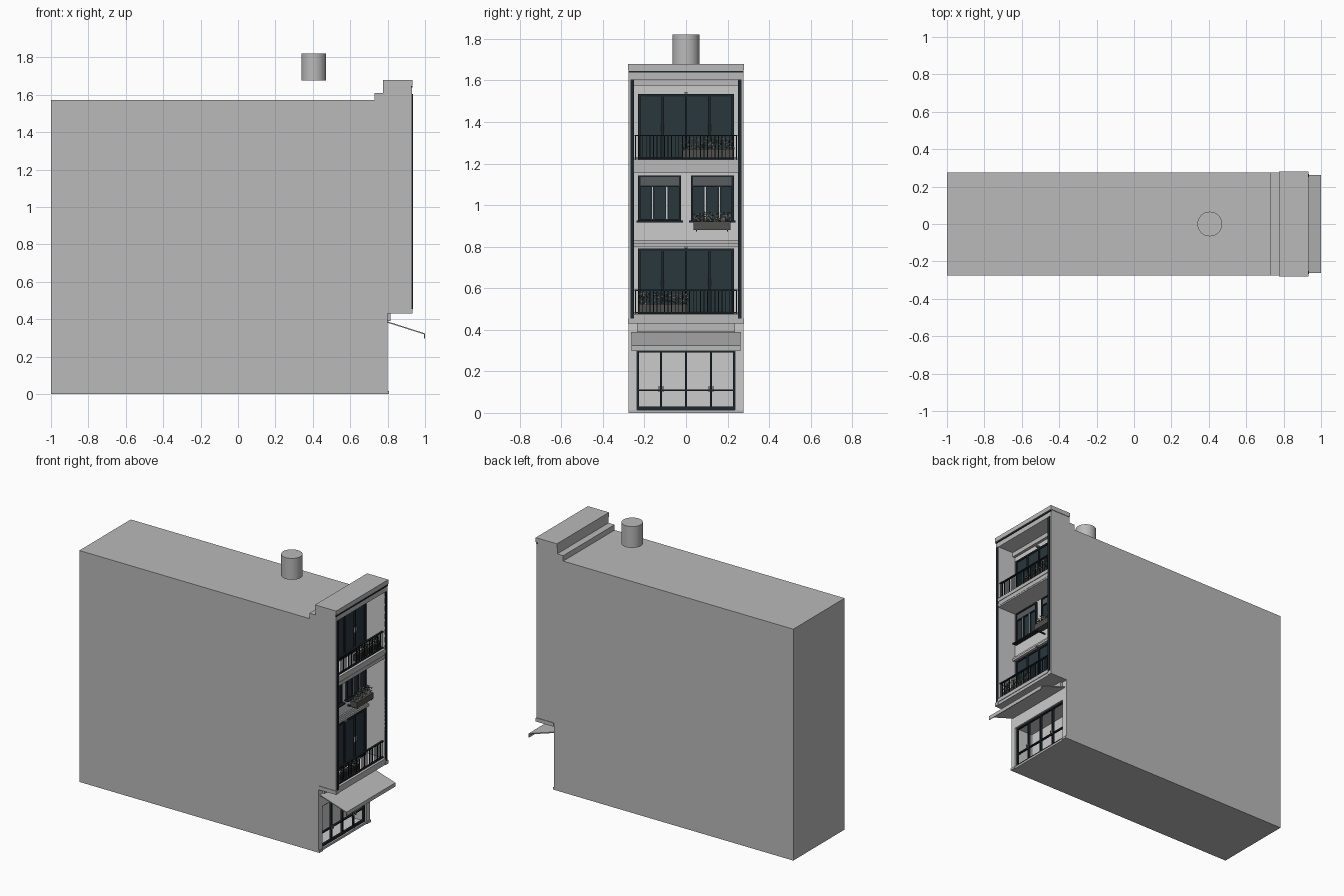
import bpy, bmesh, random
from mathutils import Matrix, Vector

random.seed(4)
if "Cube" in bpy.data.objects:
    bpy.data.objects.remove(bpy.data.objects["Cube"])


def material(name, r, g, b):
    m = bpy.data.materials.new(name)
    m.use_nodes = True
    m.diffuse_color = (r, g, b, 1)
    m.node_tree.nodes["Principled BSDF"].inputs["Base Color"].default_value = (r, g, b, 1)
    return m


WALL = material("grey plaster", .49, .49, .49)
INNER = material("pale plaster", .6, .6, .6)
FRAME = material("dark slate metal", .012, .02, .025)
GLASS = material("dark glass", .022, .038, .045)
BLIND = material("blind grey", .1, .11, .11)
METAL = material("handle metal", .25, .25, .25)
PLANTER = material("planter grey", .08, .08, .075)
LEAF = material("leaf green", .07, .09, .05)
PETAL = material("petal white", .65, .6, .58)


def finish(name, bm, *mats):
    bmesh.ops.recalc_face_normals(bm, faces=bm.faces)
    mesh = bpy.data.meshes.new(name)
    bm.to_mesh(mesh)
    bm.free()
    ob = bpy.data.objects.new(name, mesh)
    for m in mats:
        mesh.materials.append(m)
    bpy.context.collection.objects.link(ob)
    return ob


def boxes(name, mat, *spans):
    """Each span is (x0, x1, y0, y1, z0, z1)."""
    bm = bmesh.new()
    for x0, x1, y0, y1, z0, z1 in spans:
        at = Matrix.Translation(((x0 + x1) / 2, (y0 + y1) / 2, (z0 + z1) / 2))
        size = Matrix.Diagonal((x1 - x0, y1 - y0, z1 - z0, 1))
        bmesh.ops.create_cube(bm, size=1, matrix=at @ size)
    return finish(name, bm, mat)


def extrude_xz(name, mat, points, half):
    """Side profile swept across the width."""
    bm = bmesh.new()
    face = bm.faces.new([bm.verts.new((x, -half, z)) for x, z in points])
    new = bmesh.ops.extrude_face_region(bm, geom=[face])["geom"]
    verts = [v for v in new if isinstance(v, bmesh.types.BMVert)]
    bmesh.ops.translate(bm, verts=verts, vec=(0, 2 * half, 0))
    return finish(name, bm, mat)


# Building shell with overhanging upper storeys
shell = extrude_xz("building_shell", WALL, [
    (-1, 0), (.8, 0), (.8, .43), (.93, .43), (.93, 1.68), (.775, 1.68),
    (.775, 1.61), (.73, 1.61), (.73, 1.573), (-1, 1.573)], .276)
shell.data.materials.append(INNER)

# Recesses: lower loggia, upper loggia, shop room
BACK = .79
cuts = [(BACK, 1, -.25, .25, .475, 1.155), (BACK, 1, -.25, .25, 1.22, 1.605),
        (.66, 1, -.237, .237, .015, .3)]
for i, span in enumerate(cuts):
    cutter = boxes("recess_cutter_%d" % i, INNER, span)
    cutter.hide_render = True
    cutter.hide_set(True)
    mod = shell.modifiers.new("recess", "BOOLEAN")
    mod.operation = "DIFFERENCE"
    mod.solver = "EXACT"
    mod.object = cutter
bpy.context.view_layer.objects.active = shell
shell.select_set(True)
for mod in list(shell.modifiers):
    bpy.ops.object.modifier_apply(modifier=mod.name)
for ob in [o for o in bpy.data.objects if o.name.startswith("recess_cutter")]:
    bpy.data.objects.remove(ob)
for p in shell.data.polygons:
    c = p.center
    lined = any(a - .001 <= c.x < .925 and b - .001 <= c.y <= d + .001 and e - .001 <= c.z <= f + .001
                for a, _, b, d, e, f in cuts)
    p.material_index = 1 if lined and c.x > .65 else 0

# Front trim: dark strips, parapet line, base blocks, mouldings
boxes("corner_strips", FRAME, *[(.928, .935, min(s * .25, s * .267), max(s * .25, s * .267), .455, 1.605)
                                for s in (-1, 1)])
boxes("parapet_line", FRAME, (.925, .934, -.277, .277, 1.638, 1.646))
boxes("parapet_cap", WALL, (.775, .934, -.28, .28, 1.65, 1.68))
boxes("corner_base_blocks", WALL, *[(.8, .934, min(s * .25, s * .28), max(s * .25, s * .28), .43, .455)
                                    for s in (-1, 1)])
boxes("slab_mouldings", WALL,
      (.92, .934, -.25, .25, 1.195, 1.22), (.92, .932, -.25, .25, 1.165, 1.18),
      (.92, .934, -.25, .25, .45, .475), (BACK, .81, -.25, .25, .8, .815),
      (BACK, .8, -.25, .25, .815, .833), (BACK, .81, -.25, .25, 1.575, 1.605))
boxes("shop_fascia", WALL, (.79, .815, -.235, .235, .39, .43))
boxes("shop_plinths", WALL, *[(.79, .806, min(s * .237, s * .276), max(s * .237, s * .276), 0, .015)
                              for s in (-1, 1)])


def balcony_doors(level, z0, z1):
    w = .23
    boxes(level + "_door_glass", GLASS, (BACK, BACK + .006, -w, w, z0, z1))
    spans = [(BACK, BACK + .014, y - .006, y + .006, z0, z1) for y in (-.224, -.112, 0, .112, .224)]
    spans += [(BACK, BACK + .013, -w, w, z, z + .012) for z in (z0, z1 - .012)]
    boxes(level + "_door_frame", FRAME, *spans)
    boxes(level + "_door_handles", METAL,
          *[(BACK + .014, BACK + .022, y - .002, y + .002, z0 + .135, z0 + .17)
            for y in (-.122, -.102, .102, .122)])
    boxes(level + "_lamp", METAL, (BACK, BACK + .03, -.008, .008, z1 + .002, z1 + .01))


def railing(level, z0, z1):
    spans = [(.908, .922, -.248, .248, z, z + .006) for z in (z0 + .004, z1 - .006)]
    n = 28
    for i in range(n + 1):
        y = -.243 + .486 * i / n
        spans.append((.913, .917, y - .002, y + .002, z0, z1))
    boxes(level + "_railing", FRAME, *spans)


def flowers(name, x, y0, y1, z0, z1):
    bm = bmesh.new()
    for i in range(150):
        at = Vector((random.gauss(x, .009), random.uniform(y0, y1), random.uniform(z0, z1)))
        petal = i % 5 < 3
        start = len(bm.faces)
        bmesh.ops.create_icosphere(bm, subdivisions=1, radius=random.uniform(.003, .006),
                                   matrix=Matrix.Translation(at))
        bm.faces.ensure_lookup_table()
        for f in bm.faces[start:]:
            f.material_index = 1 if petal else 0
    finish(name, bm, LEAF, PETAL)


# Balconies on the lower and upper levels
for level, z, y0, y1 in (("lower", .475, -.23, .01), ("upper", 1.22, -.02, .232)):
    balcony_doors(level, z, z + .315)
    railing(level, z, z + .118)
    boxes(level + "_flower_box", PLANTER, (.88, .905, y0, y1, z + .01, z + .05))
    flowers(level + "_flowers", .897, y0, y1, z + .05, z + .1)

# Middle level windows
for side, c in (("right", -.127), ("left", .127)):
    w, z0, z1, zt = .103, .925, 1.14, 1.095
    boxes(side + "_window_glass", GLASS, (BACK, BACK + .005, c - w, c + w, z0, zt))
    boxes(side + "_window_blind", BLIND, (BACK, BACK + .008, c - w, c + w, zt, z1))
    spans = [(BACK, BACK + .014, y - .005, y + .005, z0, z1) for y in (c - w + .005, c + w - .005)]
    spans += [(BACK, BACK + .013, c - w, c + w, z, z + .009) for z in (z0, zt - .009, z1 - .006)]
    spans += [(BACK, BACK + .012, c + s * .034 - .009, c + s * .034 + .009, z0, zt) for s in (-1, 1)]
    boxes(side + "_window_frame", FRAME, *spans)
    boxes(side + "_window_mullions", INNER,
          *[(BACK, BACK + .015, c + s * .034 - .003, c + s * .034 + .003, z0 + .009, zt - .009)
            for s in (-1, 1)])
    boxes(side + "_window_sill", FRAME, (BACK, BACK + .03, c - .112, c + .112, .917, .925))
boxes("window_planter", PLANTER, (BACK + .03, .87, .035, .215, .88, .92))
boxes("planter_brackets", FRAME, *[(BACK, .865, y - .003, y + .003, .872, .88) for y in (.05, .2)])
flowers("window_flowers", .847, .035, .215, .92, .965)

# Shop front: glazing bars, open to a pale room behind
bars = [(.775, .79, y - .005, y + .005, .015, .3) for y in (-.232, -.12, 0, .12, .232)]
bars += [(.775, .789, -.237, .237, z, z + h) for z, h in ((.015, .015), (.105, .008), (.29, .01))]
boxes("shop_front_frame", FRAME, *bars)
boxes("shop_handles", METAL, *[(.79, .798, y - .002, y + .002, .1, .13)
                               for y in (-.13, -.11, .11, .13)])

# Sloping awning with a short valance
extrude_xz("awning", WALL, [(.8, .388), (1, .324), (1, .298), (.995, .298), (.995, .319), (.8, .381)], .262)

# Chimney
bm = bmesh.new()
bmesh.ops.create_cone(bm, cap_ends=True, segments=32, radius1=.066, radius2=.066, depth=.145,
                      matrix=Matrix.Translation((.405, 0, 1.7475)))
chimney = finish("chimney", bm, WALL)
bpy.ops.object.select_all(action="DESELECT")
chimney.select_set(True)
bpy.context.view_layer.objects.active = chimney
bpy.ops.object.shade_smooth_by_angle()
